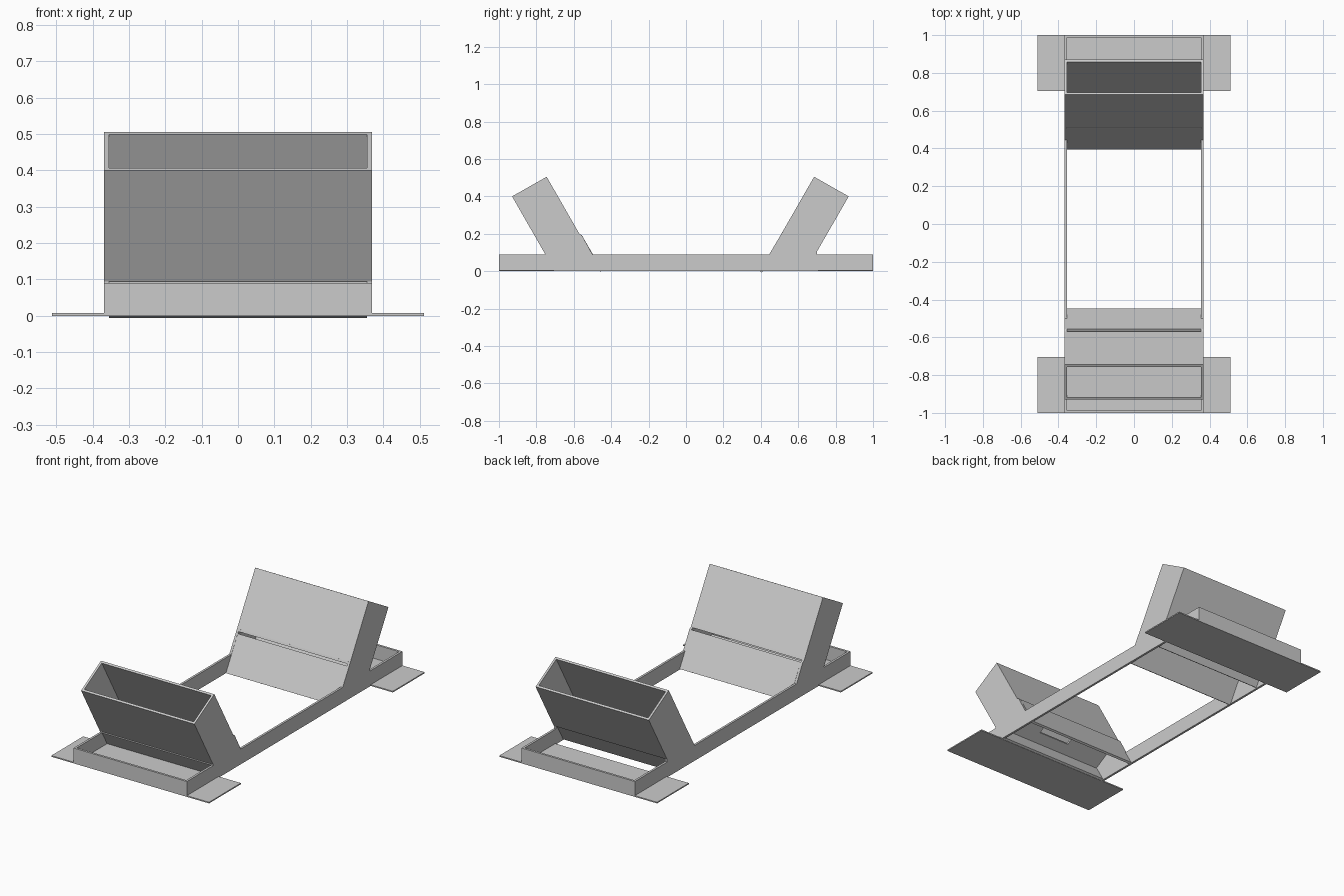
import bpy, bmesh
from mathutils import Vector

cube = bpy.data.objects.get("Cube")
if cube:
    bpy.data.objects.remove(cube, do_unlink=True)

grey = bpy.data.materials.new("light grey")
grey.use_nodes = True
grey.diffuse_color = (0.6, 0.6, 0.6, 1)
grey.node_tree.nodes["Principled BSDF"].inputs["Base Color"].default_value = (0.6, 0.6, 0.6, 1)

HALF, WALL = 0.368, 0.013
INNER = HALF - WALL


def prism(name, profile, x0, x1):
    """Extrude a side profile of (y, z) points from x0 to x1."""
    bm = bmesh.new()
    face = bm.faces.new([bm.verts.new((x0, y, z)) for y, z in profile])
    out = bmesh.ops.extrude_face_region(bm, geom=[face])
    moved = [v for v in out["geom"] if isinstance(v, bmesh.types.BMVert)]
    bmesh.ops.translate(bm, verts=moved, vec=(x1 - x0, 0, 0))
    bmesh.ops.recalc_face_normals(bm, faces=bm.faces)
    mesh = bpy.data.meshes.new(name)
    bm.to_mesh(mesh)
    bm.free()
    mesh.materials.append(grey)
    obj = bpy.data.objects.new(name, mesh)
    bpy.context.collection.objects.link(obj)
    return obj


def slab(name, a, b, inside, x0=-INNER, x1=INNER):
    """Wall from a to b, thickened toward the point inside."""
    a, b, inside = Vector(a), Vector(b), Vector(inside)
    d = (b - a).normalized()
    n = Vector((-d.y, d.x))
    if n.dot(inside - a) < 0:
        n = -n
    n *= WALL
    return prism(name, [a, b, b + n, a + n], x0, x1)


def box(name, y0, y1, z0, z1, x):
    return prism(name, [(y0, z0), (y1, z0), (y1, z1), (y0, z1)], -x, x)


# Side panels: rail, base and chute cheeks in one outline
outline = [(-1, 0), (1, 0), (1, .09), (.70, .09), (.70, .105), (.87, .4),
           (.685, .505), (.51, .2), (.445, .09), (-.5, .09), (-.557, .193),
           (-.57, .2), (-.745, .505), (-.93, .4), (-.755, .095), (-.755, .09),
           (-1, .09)]
prism("right_side_panel", outline, -HALF, -INNER)
prism("left_side_panel", outline, INNER, HALF)

# Ground plates and end walls
for label, s in (("front", -1), ("back", 1)):
    box(label + "_ground_plate", min(s, s * .705), max(s, s * .705), 0, .007, .512)
    box(label + "_end_wall", min(s, s * (1 - WALL)), max(s, s * (1 - WALL)), 0, .09, INNER)

# Tilted chutes: corners are outer top, inner top, inner bottom, outer bottom
chutes = {
    "front": ((-.93, .4), (-.745, .505), (-.57, .2), (-.755, .095)),
    "back": ((.87, .4), (.685, .505), (.51, .2), (.70, .105)),
}
# Base walls under each chute: inner top, inner foot, outer top, outer foot
bases = {
    "front": ((-.557, .193), (-.448, .004), (-.755, .09), (-.703, 0)),
    "back": ((.505, .19), (.395, 0), (.688, .1), (.632, .004)),
}
SLOT = 0.1
for label, corners in chutes.items():
    ot, it, ib, ob = [Vector(c) for c in corners]
    mid = (ot + it + ib + ob) / 4
    slab(label + "_chute_outer_wall", ot, ob, mid)
    slab(label + "_chute_inner_wall", it, ib, mid)

    # Chute floor with a slot in the middle
    p, q = ib.lerp(ob, .35), ib.lerp(ob, .65)
    slab(label + "_floor_inner_strip", ib, p, mid)
    slab(label + "_floor_outer_strip", q, ob, mid)
    slab(label + "_floor_right_strip", p, q, mid, -INNER, -SLOT)
    slab(label + "_floor_left_strip", p, q, mid, SLOT, INNER)

    # Sloping base walls
    a, b, c, d = [Vector(v) for v in bases[label]]
    low = (a + b + c + d) / 4
    slab(label + "_base_inner_wall", a, b, low)
    slab(label + "_base_outer_wall", c, d, low)
